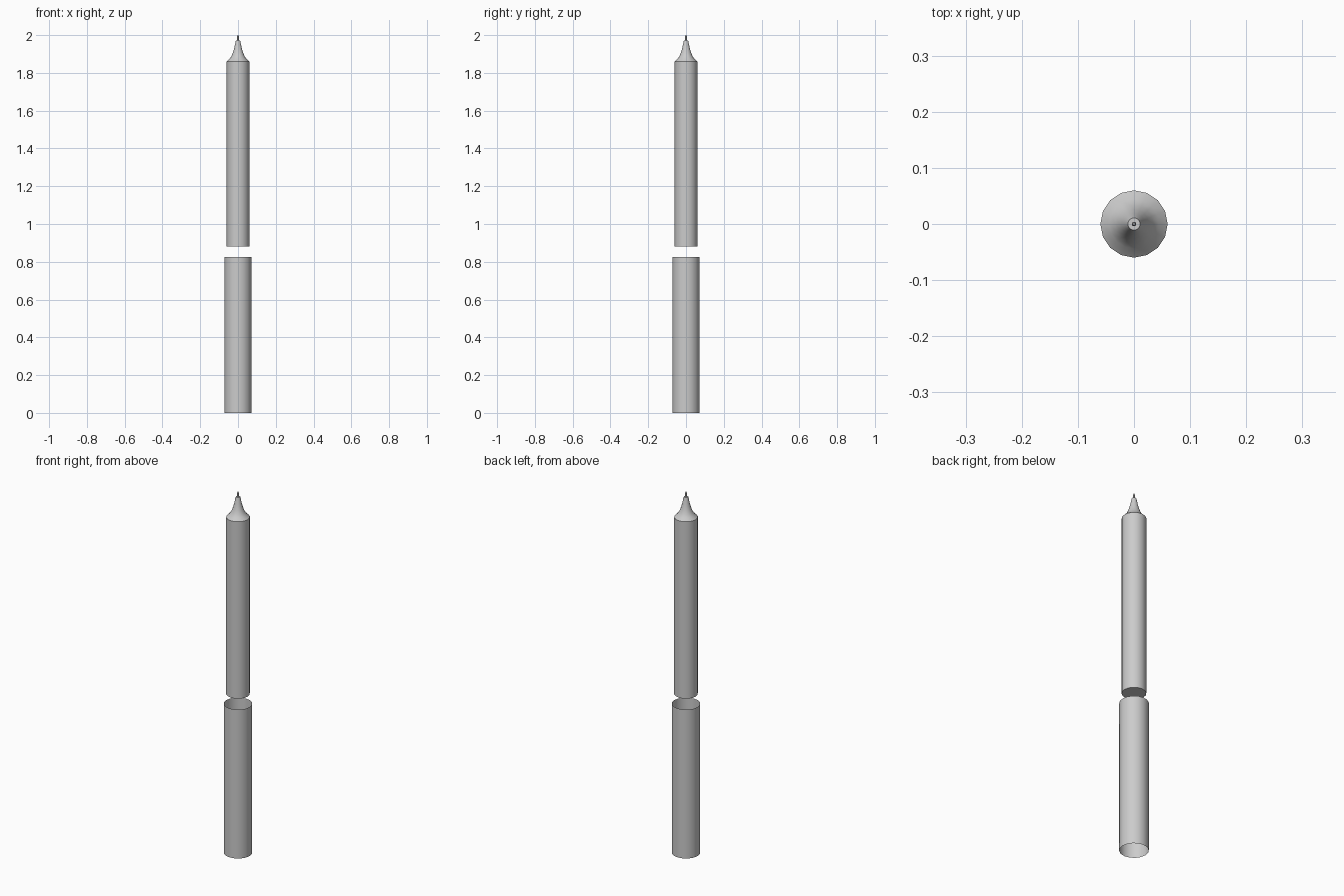
import bpy
import bmesh
import math

SIDES = 16

cube = bpy.data.objects.get("Cube")
if cube:
    bpy.data.objects.remove(cube, do_unlink=True)

grey = bpy.data.materials.new("plain grey")
grey.use_nodes = True
grey.diffuse_color = (0.6, 0.6, 0.6, 1)
grey.node_tree.nodes["Principled BSDF"].inputs["Base Color"].default_value = grey.diffuse_color


def turned(name, profile, cap_bottom=False, cap_top=False):
    """Revolve (radius, height) points around the z axis."""
    bm = bmesh.new()
    rings = []
    for radius, z in profile:
        angles = [2 * math.pi * i / SIDES for i in range(SIDES)]
        rings.append([bm.verts.new((radius * math.cos(a), radius * math.sin(a), z)) for a in angles])
    for low, high in zip(rings, rings[1:]):
        for i in range(SIDES):
            j = (i + 1) % SIDES
            bm.faces.new((low[i], low[j], high[j], high[i]))
    if cap_bottom:
        bm.faces.new(rings[0][::-1])
    if cap_top:
        bm.faces.new(rings[-1])
    mesh = bpy.data.meshes.new(name)
    bm.to_mesh(mesh)
    bm.free()
    mesh.materials.append(grey)
    obj = bpy.data.objects.new(name, mesh)
    bpy.context.collection.objects.link(obj)
    bpy.ops.object.select_all(action="DESELECT")
    obj.select_set(True)
    bpy.context.view_layer.objects.active = obj
    bpy.ops.object.shade_smooth_by_angle(angle=math.radians(35))
    return obj


# Open, thin-walled sleeve below
turned("sleeve", [(0.072, 0), (0.072, 0.825)])

# Barrel with a flared, concave nose
turned("barrel", [(0.06, 0.88), (0.06, 1.86), (0.044, 1.875), (0.034, 1.89),
                  (0.026, 1.91), (0.019, 1.935), (0.015, 1.955), (0.011, 1.972)],
       cap_bottom=True, cap_top=True)

# Fine writing point
turned("point", [(0.004, 1.97), (0.004, 1.994), (0.002, 2.0)], cap_top=True)
